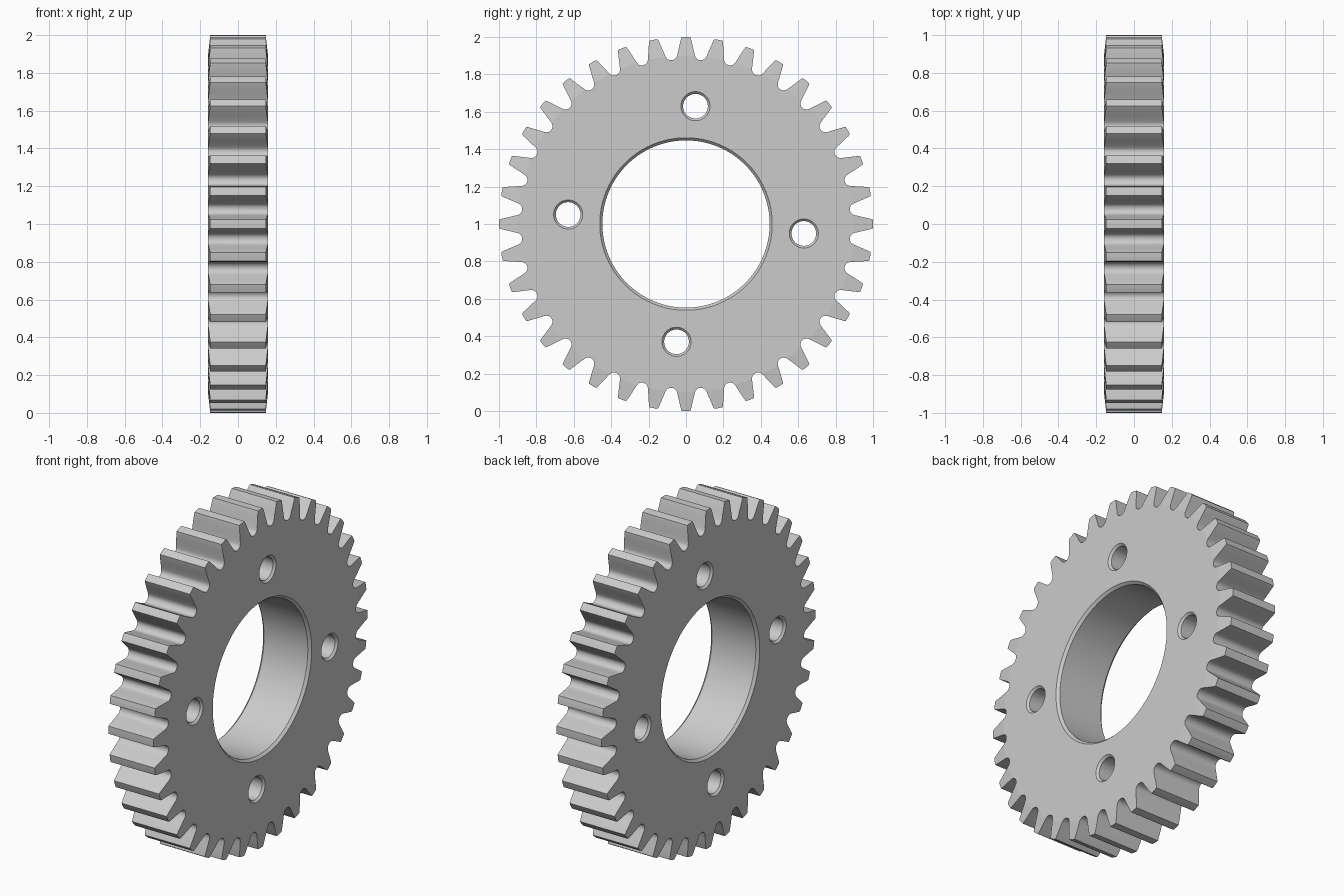
import bpy, bmesh
from math import cos, sin, radians, pi

if "Cube" in bpy.data.objects:
    bpy.data.objects.remove(bpy.data.objects["Cube"])

TEETH = 36
HALF = 0.158          # half thickness along x
CZ = 1.0              # axle height


def finish(name, bm):
    bmesh.ops.recalc_face_normals(bm, faces=bm.faces)
    mesh = bpy.data.meshes.new(name)
    bm.to_mesh(mesh)
    bm.free()
    ob = bpy.data.objects.new(name, mesh)
    bpy.context.collection.objects.link(ob)
    return ob


def lathe(name, profile, segs, cy=0.0, cz=CZ, closed=True):
    """Spin (x, radius) points about an axis parallel to x."""
    bm = bmesh.new()
    rings = []
    for x, r in profile:
        rings.append([bm.verts.new((x, cy + r * cos(2 * pi * i / segs),
                                    cz + r * sin(2 * pi * i / segs)))
                      for i in range(segs)])
    n = len(rings)
    for k in range(n if closed else n - 1):
        a, b = rings[k], rings[(k + 1) % n]
        for i in range(segs):
            j = (i + 1) % segs
            bm.faces.new((a[i], a[j], b[j], b[i]))
    if not closed:
        bm.faces.new(rings[0])
        bm.faces.new(rings[-1])
    return finish(name, bm)


# Toothed prism: half a tooth as (half width, radius), mirrored and repeated
half_tooth = [(0.023, 0.999), (0.027, 0.988), (0.034, 0.960), (0.041, 0.930),
              (0.047, 0.905), (0.051, 0.894), (0.057, 0.886), (0.065, 0.881)]
valley_r = 0.879
outline = []
for t in range(TEETH):
    a0 = 2 * pi * t / TEETH
    pts = [(-w / r, r) for w, r in reversed(half_tooth)]
    pts += [(0.0, 1.0)]
    pts += [(w / r, r) for w, r in half_tooth]
    pts += [(pi / TEETH, valley_r)]
    outline += [(r * cos(a0 + a), CZ + r * sin(a0 + a)) for a, r in pts]
bm = bmesh.new()
left = [bm.verts.new((-0.2, y, z)) for y, z in outline]
right = [bm.verts.new((0.2, y, z)) for y, z in outline]
bm.faces.new(left)
bm.faces.new(right)
for i in range(len(outline)):
    j = (i + 1) % len(outline)
    bm.faces.new((left[i], left[j], right[j], right[i]))
gear = finish("gear", bm)

# Turned blank: bevelled tooth ends and chamfered bore
side = [(0.143, 0.447), (HALF, 0.461), (HALF, 0.90), (0.1448, 1.02)]
blank = lathe("blank_cutter", side + [(-x, r) for x, r in reversed(side)], 144)

# Four countersunk bolt holes
hole = [(0.146, 0.066), (0.170, 0.090)]
hole_profile = [(-x, r) for x, r in reversed(hole)] + hole
cutters = [(blank, 'INTERSECT')]
for k in range(4):
    a = radians(-4.6 + 90 * k)
    cutters.append((lathe("bolt_hole_cutter", hole_profile, 48,
                          0.632 * cos(a), CZ + 0.632 * sin(a), False), 'DIFFERENCE'))

# Apply the cuts and discard the cutters
for ob, op in cutters:
    ob.hide_render = True
    mod = gear.modifiers.new("cut", 'BOOLEAN')
    mod.operation = op
    mod.solver = 'EXACT'
    mod.object = ob
dg = bpy.context.evaluated_depsgraph_get()
baked = bpy.data.meshes.new_from_object(gear.evaluated_get(dg))
gear.modifiers.clear()
gear.data = baked
for ob, _ in cutters:
    bpy.data.objects.remove(ob)

# Smooth flanks and bores, flat end faces
bpy.context.view_layer.objects.active = gear
gear.select_set(True)
bpy.ops.object.shade_smooth_by_angle(angle=radians(28))
for p in gear.data.polygons:
    if abs(p.normal.x) > 0.98:
        p.use_smooth = False
